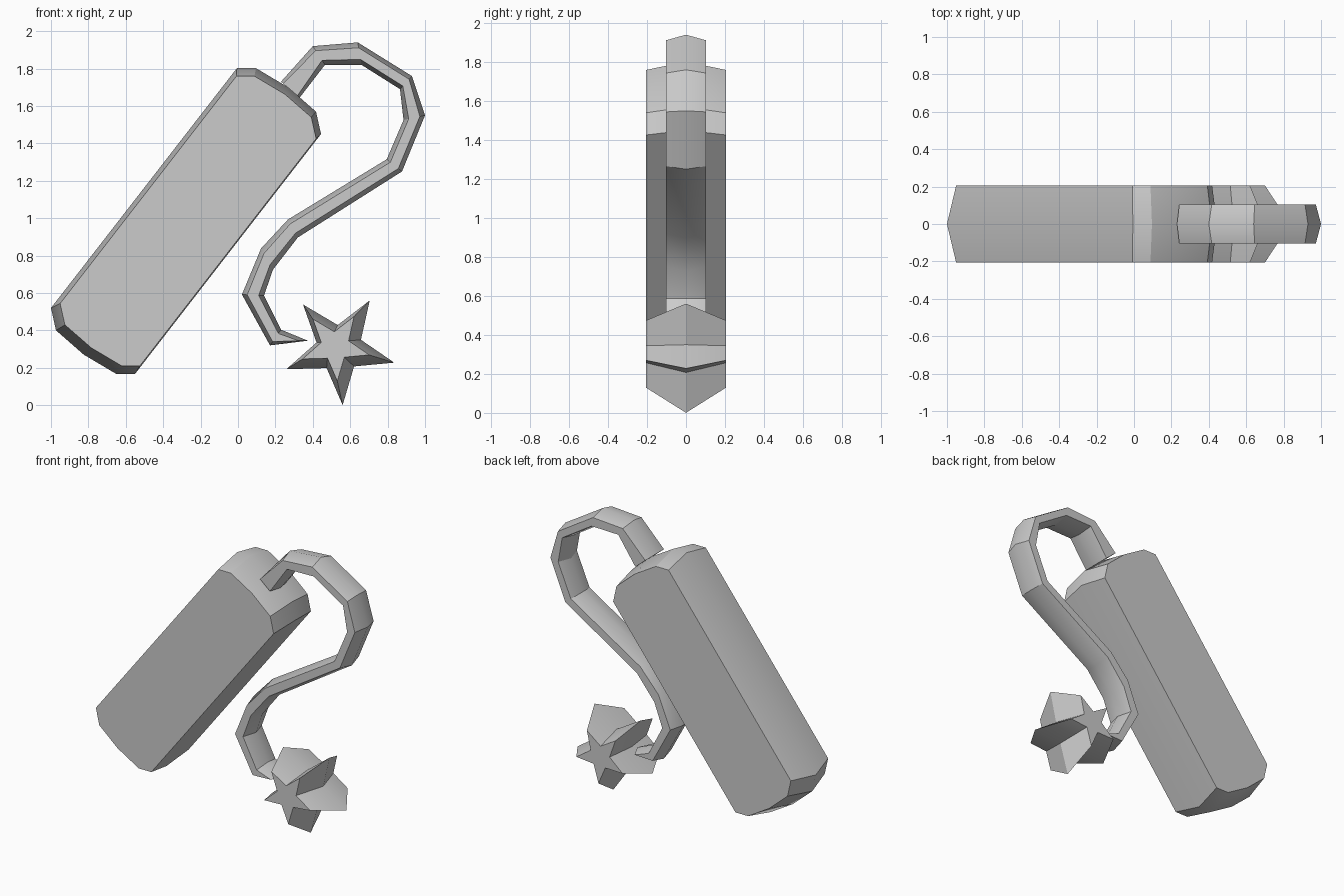
import bpy, bmesh, math
from mathutils import Vector

cube = bpy.data.objects.get("Cube")
if cube:
    bpy.data.objects.remove(cube, do_unlink=True)

grey = bpy.data.materials.new("plain_grey")
grey.use_nodes = True
colour = (0.6, 0.6, 0.6, 1)
grey.diffuse_color = colour
grey.node_tree.nodes["Principled BSDF"].inputs["Base Color"].default_value = colour


def bevelled_slab(name, middle, face, half_depth):
    """Slab whose wide outline is at y = 0 and narrower one on front and back."""
    bm = bmesh.new()
    rings = [[bm.verts.new((p[0], y, p[1])) for p in outline]
             for outline, y in ((face, -half_depth), (middle, 0), (face, half_depth))]
    n = len(middle)
    for a, b in zip(rings, rings[1:]):
        for i in range(n):
            j = (i + 1) % n
            bm.faces.new((a[i], a[j], b[j], b[i]))
    bm.faces.new(rings[0])
    bm.faces.new(rings[2][::-1])
    bmesh.ops.recalc_face_normals(bm, faces=bm.faces)
    mesh = bpy.data.meshes.new(name)
    bm.to_mesh(mesh)
    bm.free()
    mesh.materials.append(grey)
    obj = bpy.data.objects.new(name, mesh)
    bpy.context.collection.objects.link(obj)
    bpy.ops.object.select_all(action='DESELECT')
    obj.select_set(True)
    bpy.context.view_layer.objects.active = obj
    bpy.ops.object.shade_smooth_by_angle(angle=math.radians(30))
    return obj


def shrink(outline, pivot, factor):
    pivot = Vector(pivot)
    return [pivot + (p - pivot) * factor for p in outline]


# Tilted stick body: lower end, repeated point-symmetrically for the upper end
body_centre = Vector((-0.278, 0.985))
lower = [Vector(p) for p in ((-1, 0.52), (-0.973, 0.40), (-0.824, 0.27),
                             (-0.652, 0.168), (-0.55, 0.168))]
body = lower + [body_centre * 2 - p for p in lower]
bevelled_slab("stick_body", body, shrink(body, (-0.06, 0.98), 0.948), 0.205)

# Curling fuse: outer and inner edge points in pairs, ending in a point
pairs = [((0.23, 1.73), (0.33, 1.645)), ((0.40, 1.92), (0.465, 1.82)),
         ((0.64, 1.94), (0.66, 1.82)), ((0.93, 1.76), (0.866, 1.69)),
         ((1.0, 1.55), (0.885, 1.525)), ((0.877, 1.25), (0.795, 1.315)),
         ((0.32, 0.897), (0.267, 0.993)), ((0.187, 0.725), (0.123, 0.838)),
         ((0.139, 0.586), (0.021, 0.592)), ((0.23, 0.404), (0.171, 0.32))]
outer = [Vector(a) for a, b in pairs]
inner = [Vector(b) for a, b in pairs]
tip = Vector((0.374, 0.345))
outer_face = [a.lerp(b, 0.24) for a, b in zip(outer, inner)]
inner_face = [b.lerp(a, 0.24) for a, b in zip(outer, inner)]
# The fuse root keeps its full width where it meets the body
outer_face[0] = outer[0].lerp(inner[0], 0.12)
inner_face[0] = inner[0].lerp(outer[0], 0.12)
tip_face = tip + Vector((-0.05, 0))
bevelled_slab("fuse", outer + [tip] + inner[::-1],
              outer_face + [tip_face] + inner_face[::-1], 0.103)

# Five-pointed spark with small flat stars on front and back
star = []
for i in range(10):
    angle = math.radians(57.5 - 36 * i)
    radius = 0.125 if i % 2 else 0.304
    star.append(Vector((0.541, 0.304)) + radius * Vector((math.cos(angle), math.sin(angle))))
bevelled_slab("spark_star", star, shrink(star, (0.485, 0.336), 0.616), 0.205)
